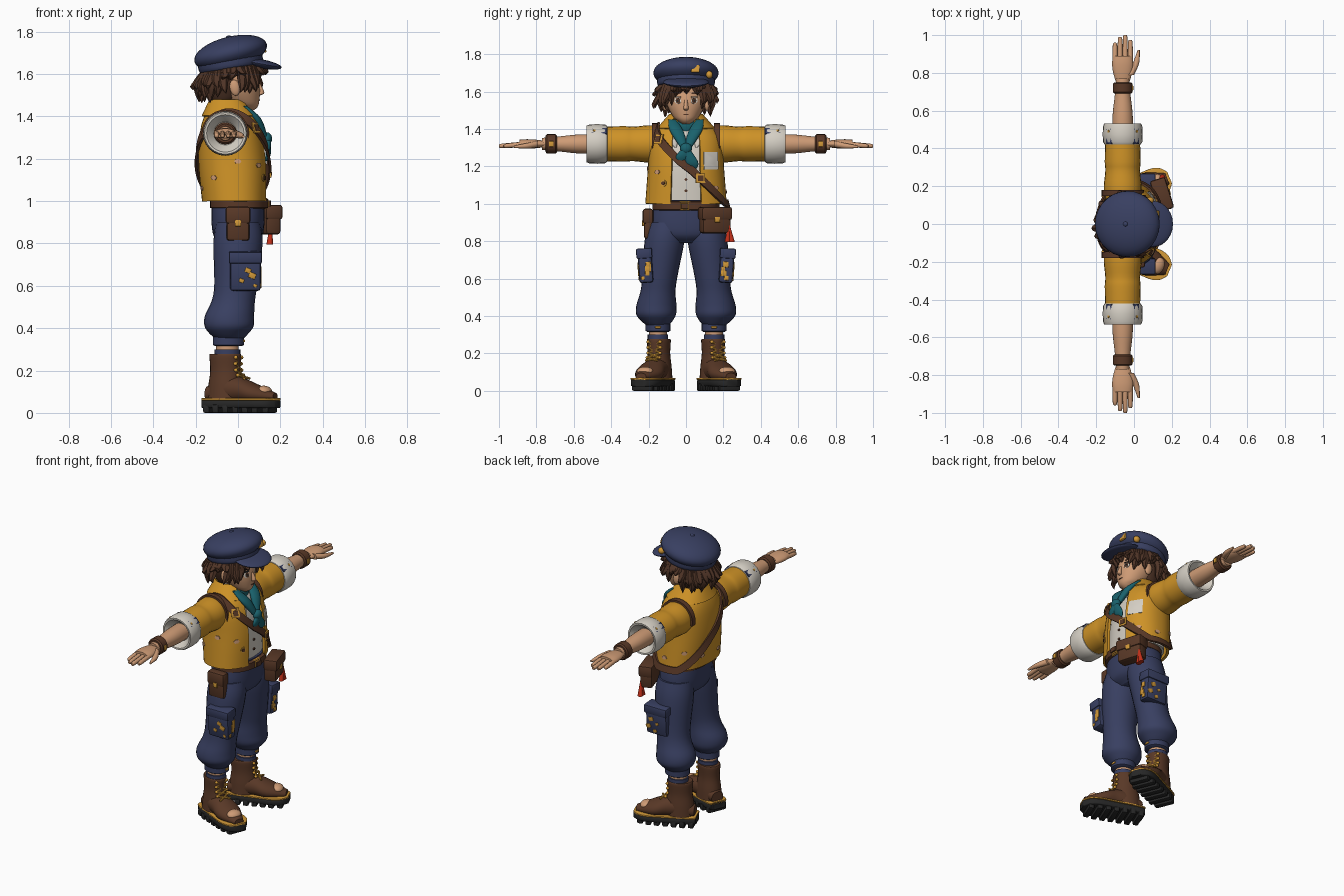
import bpy, bmesh, random
from math import sin, cos, pi, tau, radians, copysign
from mathutils import Matrix, Vector

random.seed(4)
if "Cube" in bpy.data.objects:
    bpy.data.objects.remove(bpy.data.objects["Cube"])

PALETTE = dict(skin=(.62, .33, .18), hair_brown=(.08, .035, .02), navy_cloth=(.04, .05, .12), mustard_cloth=(.62, .29, .02),
               cream_cloth=(.66, .62, .55), teal_cloth=(.01, .12, .15), leather=(.1, .04, .02), rubber=(.02, .02, .02),
               gold=(.65, .32, .04), red=(.55, .03, .01))
MATERIALS = {}
for label, rgb in PALETTE.items():
    material = bpy.data.materials.new(label)
    material.use_nodes = True
    material.diffuse_color = (*rgb, 1)
    material.node_tree.nodes["Principled BSDF"].inputs["Base Color"].default_value = (*rgb, 1)
    MATERIALS[label] = material
SAME = Matrix.Identity(4)
SIDES = (("left", SAME), ("right", Matrix.Diagonal((1, -1, 1, 1))))
move, turned = Matrix.Translation, Matrix.Rotation
ARM_X, ARM_Z, HEM_X, LEG_Y = -.06, 1.32, -.045, .15


def finish(name, bm, mat, place=SAME):
    """Turn a bmesh into a smooth object with sharp edges kept."""
    bm.transform(place)
    bmesh.ops.recalc_face_normals(bm, faces=bm.faces)
    for face in bm.faces:
        face.smooth = True
    for edge in bm.edges:
        edge.smooth = len(edge.link_faces) == 2 and edge.calc_face_angle(0) < radians(40)
    mesh = bpy.data.meshes.new(name)
    bm.to_mesh(mesh)
    bm.free()
    mesh.materials.append(MATERIALS[mat])
    ob = bpy.data.objects.new(name, mesh)
    bpy.context.collection.objects.link(ob)
    return ob


def refine(rows, steps=4):
    """Smooth spline through a list of sections."""
    out = []
    for i in range(len(rows) - 1):
        near = rows[max(i - 1, 0)], rows[i], rows[i + 1], rows[min(i + 2, len(rows) - 1)]
        for j in range(steps):
            t = j / steps
            out.append([q + t / 2 * (r - p + t * (2 * p - 5 * q + 4 * r - s + t * (3 * (q - r) + s - p)))
                        for p, q, r, s in zip(*near)])
    return out + [list(rows[-1])]


def rounded(angle, power):
    return [copysign(abs(v) ** (2 / power), v) for v in (cos(angle), sin(angle))]


def add_loft(bm, rows, axis="z", sides=24, power=2, gap=0):
    """Skin rings (x, y, z, radius_a, radius_b); a gap leaves the front open."""
    loops = []
    for x, y, z, ra, rb in rows:
        ring = []
        for i in range(sides):
            a, b = rounded(gap + (tau - 2 * gap) * i / (sides - 1 if gap else sides), power)
            a, b = a * ra, b * rb
            offset = dict(z=(a, b, 0), y=(a, 0, b), x=(0, a, b))[axis]
            ring.append(bm.verts.new(Vector((x, y, z)) + Vector(offset)))
        loops.append(ring)
    for low, high in zip(loops, loops[1:]):
        for i in range(sides - 1 if gap else sides):
            j = (i + 1) % sides
            bm.faces.new((low[i], low[j], high[j], high[i]))
    if not gap:
        bm.faces.new(loops[0])
        bm.faces.new(loops[-1])


def loft(name, rows, mat, place=SAME, steps=4, **options):
    bm = bmesh.new()
    add_loft(bm, refine(rows, steps), **options)
    return finish(name, bm, mat, place)


def trunk(*rows):
    """Smoothed central sections from (height, x, depth, width)."""
    return refine([(x, 0, z, a, b) for z, x, a, b in rows])


def arm(name, mat, place, *rows, flat=1, **options):
    """Part along the arm from (distance, radius)."""
    loft(name, [(ARM_X, y, ARM_Z, r, r * flat) for y, r in rows], mat, place, axis="y", **options)


def cuff_rows(start, end, radius):
    """Band profile with softened rims."""
    rim = (end - start) / 8
    return (start, radius * .85), (start + rim, radius), (end - rim, radius), (end, radius * .85)


def shell(name, rows, gap, thick):
    ob = loft(name, rows, "mustard_cloth", steps=1, sides=44, power=2.3, gap=gap)
    solid = ob.modifiers.new("thickness", "SOLIDIFY")
    solid.thickness, solid.offset = thick, 0


def box(name, loc, size, mat, tilt=0, bevel=.008, place=SAME):
    bm = bmesh.new()
    bmesh.ops.create_cube(bm, size=1, matrix=Matrix.Diagonal((*size, 1)))
    bmesh.ops.bevel(bm, geom=list(bm.edges), offset=min(bevel, min(size) / 3), segments=2, profile=.5, affect="EDGES")
    finish(name, bm, mat, place @ move(loc) @ turned(tilt, 4, "Y"))


def pouch(name, loc, size, heading):
    """Bag with flap and clasp, facing a heading."""
    depth, width, height = size
    place = move(loc) @ turned(heading, 4, "Z")
    box(name, (0, 0, 0), size, "leather", bevel=.015, place=place)
    box(name + "_flap", (.003, 0, height * .28), (depth * 1.13, width * 1.07, height * .52), "leather", bevel=.013, place=place)
    box(name + "_clasp", (depth * .58, 0, height * .04), (.012, .03, .03), "gold", place=place)


def ball(name, loc, radii, mat, tilt=0, place=SAME):
    bm = bmesh.new()
    bmesh.ops.create_uvsphere(bm, u_segments=28, v_segments=16, radius=1, matrix=Matrix.Diagonal((*radii, 1)))
    finish(name, bm, mat, place @ move(loc) @ turned(tilt, 4, "Y"))


def rod(name, start, end, radius, mat, place):
    start, end = Vector(start), Vector(end)
    bm = bmesh.new()
    bmesh.ops.create_cone(bm, cap_ends=True, segments=8, radius1=radius, radius2=radius, depth=(end - start).length)
    aim = (end - start).to_track_quat("Z", "Y").to_matrix().to_4x4()
    finish(name, bm, mat, place @ move((start + end) / 2) @ aim)


def band(name, points, outs, width, closed=False, place=SAME):
    """Flat leather strip following points, with outward directions."""
    bm, sections, count = bmesh.new(), [], len(points)
    for i, (point, out) in enumerate(zip(points, outs)):
        before, after = points[i - 1 if closed else max(i - 1, 0)], points[(i + 1) % count if closed else min(i + 1, count - 1)]
        half, lift = (after - before).cross(out).normalized() * width / 2, out.normalized() * .012
        sections.append([bm.verts.new(v) for v in (point - half, point + half, point + half + lift, point - half + lift)])
    for i in range(count if closed else count - 1):
        here, there = sections[i], sections[(i + 1) % count]
        for j in range(4):
            bm.faces.new((here[j], here[j - 1], there[j - 1], there[j]))
    finish(name, bm, "leather", place)


def surf(body, angle, height, off=0, power=2.3):
    """Point on a lofted body at an angle (zero is forward) and height."""
    height = min(max(height, body[0][2]), body[-1][2])
    for low, high in zip(body, body[1:]):
        if low[2] <= height <= high[2]:
            f = (height - low[2]) / (high[2] - low[2])
            x, y, z, ra, rb = [u + f * (v - u) for u, v in zip(low, high)]
            c, s = rounded(angle, power)
            return Vector((x + (ra + off) * c, y + (rb + off) * s, z))


def plate(name, body, angle, height, width, tall, mat, off=.006, sides=16, power=2.3):
    """Thin badge wrapped on a lofted body; four sides give a rectangle."""
    reach = (surf(body, angle + .05, height, off, power) - surf(body, angle - .05, height, off, power)).length * 10
    scale, phase = (.7, pi / 4) if sides == 4 else (.5, 0)
    bm = bmesh.new()

    def ring(size, depth):
        turns = [phase + tau * i / sides for i in range(sides)]
        return [bm.verts.new(surf(body, angle + size * width * cos(a) / reach, height + size * tall * sin(a), depth, power)) for a in turns]
    inner, top, low = ring(scale / 3, off), ring(scale, off), ring(scale, off - .009)
    bm.faces.new(inner)
    for i in range(sides):
        bm.faces.new((inner[i - 1], top[i - 1], top[i], inner[i]))
        bm.faces.new((top[i], low[i], low[i - 1], top[i - 1]))
    finish(name, bm, mat)


# torso: shirt inside an open jacket
JACKET = trunk((1, -.015, .147, .21), (1.2, -.025, .155, .195), (1.36, -.035, .13, .18), (1.46, -.05, .07, .08))
SHIRT = [(x, y, z, a - .022, b - .022) for x, y, z, a, b in JACKET]
loft("shirt", SHIRT, "cream_cloth", steps=1, sides=44, power=2.3)
shell("jacket", JACKET, .34, .016)
shell("jacket_collar", trunk((1.4, -.04, .125, .15), (1.475, -.05, .08, .085)), .6, .014)
for i in range(3):
    plate("shirt_button", SHIRT, 0, 1.07 + i * .06, .014, .014, "leather")
for angle in (.55, -.55):
    plate("jacket_button", JACKET, angle, 1.11, .034, .034, "gold", .012)
    plate("button_center", JACKET, angle, 1.11, .02, .02, "leather", .016)
plate("chest_pocket", JACKET, .68, 1.23, .09, .095, "cream_cloth", .014, sides=4)
for i in range(8):
    plate("worn_patch", JACKET, .8 + i * .67, random.uniform(1.05, 1.2), .035, .025, "skin", .013, sides=6)

# satchel strap across the body, with buckles
turns = [tau * i / 64 for i in range(64)]
path = [surf(JACKET, t, 1.2 - .215 * sin(t), .01) for t in turns]
band("satchel_strap", path, [Vector((cos(t), sin(t), .25)) for t in turns], .042, closed=True)
for angle in (-.75, .3):
    for part, size, off, mat in (("buckle", .05, .028, "gold"), ("buckle_center", .03, .031, "leather")):
        plate("strap_" + part, JACKET, angle, 1.2 - .215 * sin(angle), size, size, mat, off, sides=4)

# neck scarf
loft("neck", trunk((1.36, -.03, .06, .06), (1.5, -.015, .05, .05)), "skin")
loft("scarf_wrap", trunk((1.38, -.025, .08, .085), (1.42, -.02, .08, .085), (1.45, -.015, .065, .065)), "teal_cloth")
for side, mirror in SIDES:
    loft(side + "_scarf_fold", [(.03, .075, 1.45, .012, .02), (.085, .05, 1.39, .024, .036), (.125, .01, 1.3, .016, .02)],
         "teal_cloth", mirror)
    loft(side + "_shirt_collar", [(.09, .055, 1.3, .01, .004), (.085, .07, 1.34, .01, .026), (.06, .075, 1.4, .01, .02)],
         "cream_cloth", mirror)
ball("scarf_knot", (.137, 0, 1.295), (.024, .032, .03), "teal_cloth")
for y, z in ((.038, 1.19), (-.025, 1.22)):
    loft("scarf_tail", [(.135, y, z, .006, .02), (.143, y * .8, z + .035, .012, .034), (.14, 0, 1.3, .014, .016)], "teal_cloth")

# arms
arc = [pi * (i / 14 - .07) for i in range(17)]
for side, mirror in SIDES:
    arm(side + "_sleeve", "mustard_cloth", mirror, (.1, .08), (.18, .1), (.28, .092), (.33, .095), (.44, .092))
    arm(side + "_sleeve_cuff", "cream_cloth", mirror, *cuff_rows(.42, .53, .104), (.49, .055), steps=2)
    for sign in (1, -1):
        spot = mirror @ move((ARM_X + sign * .07, .465, 1.387)) @ turned(sign * .8, 4, "Y")
        box(side + "_cuff_tab", (0, 0, 0), (.042, .085, .012), "navy_cloth", place=spot)
        box(side + "_tab_stud", (0, .025, .005), (.014, .014, .012), "gold", place=spot)
    outs = [Vector((cos(a), 0, sin(a))) for a in arc]
    band(side + "_shoulder_band", [Vector((ARM_X, .165, ARM_Z)) + out * .1 for out in outs], outs, .032, place=mirror)
    arm(side + "_forearm", "skin", mirror, (.48, .055), (.58, .053), (.68, .042), (.77, .034), flat=.95)
    arm(side + "_wristband", "leather", mirror, *cuff_rows(.69, .75, .052), steps=1)
    box(side + "_wristband_clasp", (ARM_X + .052, .72, ARM_Z), (.01, .025, .03), "gold", place=mirror)
    arm(side + "_palm", "skin", mirror, (.75, .035), (.8, .05), (.85, .056), (.89, .05), flat=.45)
    for i, tip in enumerate((.96, .99, 1, .975)):
        x = ARM_X + (i - 1.5) * .027
        loft(side + "_finger", [(x, .86, ARM_Z, .014, .014), (x, tip - .015, 1.31, .012, .012), (x, tip, 1.31, .004, .004)],
             "skin", mirror, axis="y", sides=10)
    loft(side + "_thumb", [(-.02, .79, ARM_Z, .02, .018), (.01, .85, 1.31, .017, .015), (.025, .92, 1.305, .006, .006)],
         "skin", mirror, axis="y", sides=12)

# head and face
HEAD = trunk((1.427, .05, .02, .02), (1.442, .04, .05, .042), (1.47, .02, .08, .072), (1.55, -.01, .112, .106), (1.67, -.03, .1, .1))
loft("head", HEAD, "skin", steps=1, sides=32)
loft("nose", trunk((1.5, .1, .006, .008), (1.512, .11, .014, .013), (1.555, .1, .006, .007)), "skin")
plate("mouth", HEAD, 0, 1.478, .032, .005, "leather", .003, power=2)
for side, sign in (("left", 1), ("right", -1)):
    for part, angle, lift, width, tall, mat, off in (
            ("eye", .43, 0, .04, .034, "cream_cloth", .003), ("iris", .41, 0, .025, .031, "leather", .005),
            ("pupil", .41, 0, .012, .016, "rubber", .007), ("lash", .44, .02, .044, .007, "rubber", .006),
            ("brow", .45, .04, .045, .008, "hair_brown", .004)):
        plate(side + "_" + part, HEAD, sign * angle, 1.551 + lift, width, tall, mat, off, power=2)
    ball(side + "_ear", (-.015, sign * .112, 1.535), (.024, .014, .038), "skin", -.2)

# hair: scalp and tapered locks, shorter over the face and ears
loft("scalp_hair", trunk((1.465, -.07, .05, .07), (1.5, -.065, .085, .09), (1.56, -.06, .115, .11), (1.67, -.04, .13, .12)), "hair_brown")
locks = bmesh.new()
for layer in range(2):
    for i in range(32):
        angle = tau * (i + layer / 2 + random.uniform(-.3, .3)) / 32 - pi
        side = abs(angle)
        tip = 1.585 if side < .6 else 1.515 if side < 1.15 else 1.575 if side < 1.75 else 1.475
        tip += random.uniform(-.015, .02) + layer * (.045 if side > 1.75 else .012)
        root = 1.635 + .03 * cos(angle)
        flare = .133 + random.uniform(0, .02) + layer * .02
        swing = random.uniform(-.16, .16)
        rows = []
        for down, radius, thick in ((0, .118, .024), (.45, .144, .025), (.8, flare, .015), (1, flare, .001)):
            a = angle + swing * down * down
            rows.append((radius * cos(a) - .04, radius * sin(a), root + down * (tip - root), thick, thick))
        add_loft(locks, refine(rows, 2), sides=6)
finish("hair_locks", locks, "hair_brown")

# cap
ball("cap_crown", (-.035, 0, 1.7), (.176, .175, .077), "navy_cloth", -.24)
loft("cap_band", [(0, 0, z, r, r) for z, r in cuff_rows(-.025, .05, .152)], "navy_cloth",
     move((-.035, 0, 1.65)) @ turned(-.17, 4, "Y"), sides=32)
ball("cap_visor", (.1, 0, 1.65), (.108, .122, .022), "navy_cloth", .18)
ball("cap_button", (-.045, 0, 1.774), (.013, .013, .008), "navy_cloth", -.24)
box("cap_badge", (.123, .05, 1.722), (.014, .045, .042), "gold", -.3)
ball("cap_side_stud", (.085, .125, 1.69), (.02, .018, .02), "gold")

# trouser hips, belt and pouches
loft("trouser_hips", trunk((.79, 0, .07, .09), (.83, 0, .112, .165), (.9, 0, .125, .185), (1.02, 0, .125, .168)), "navy_cloth", power=2.3)
BELT = [(.005, 0, z, r, r + .042) for z, r in cuff_rows(.962, 1.016, .137)]
loft("belt", BELT, "leather", steps=1, sides=40, power=2.3)
plate("belt_buckle", BELT, -.03, .989, .07, .05, "gold", .009, sides=4)
plate("belt_buckle_center", BELT, -.03, .989, .042, .028, "leather", .013, sides=4)
pouch("satchel", (.145, .155, .91), (.075, .16, .135), .3)
pouch("hip_pouch", (0, -.2, .89), (.05, .11, .155), -pi / 2)
for y in (.222, .245):
    loft("satchel_tassel", [(.15, y, .795, .016, .017), (.155, .23, .885, .005, .005)], "red", sides=10)

# legs and boots
for side, mirror in SIDES:
    leg = ((.35, -.04, .152, .065), (.375, -.043, .156, .092), (.41, -.042, .16, .116), (.46, -.04, .158, .116),
           (.53, -.022, .15, .102), (.61, -.01, .14, .102), (.8, 0, .115, .116), (.9, 0, .1, .105))
    loft(side + "_trouser_leg", [(x, y, z, r, r * .92) for z, x, y, r in leg], "navy_cloth", mirror)
    loft(side + "_trouser_hem", [(HEM_X, LEG_Y, z, r, r * .9) for z, r in cuff_rows(.315, .365, .074)], "navy_cloth", mirror, steps=1)
    box(side + "_hem_stud", (HEM_X + .073, LEG_Y, .34), (.01, .03, .012), "gold", place=mirror)
    pocket = mirror @ move((.035, .217, .665)) @ turned(-.07, 4, "X")
    box(side + "_cargo_pocket", (0, 0, 0), (.145, .075, .175), "navy_cloth", bevel=.014, place=pocket)
    box(side + "_pocket_flap", (0, .002, .07), (.157, .085, .055), "navy_cloth", place=pocket)
    for i in range(4):
        size, z = random.uniform(.018, .034), .01 - i * .024
        box(side + "_front_patch", (.073, random.uniform(-.02, .02), z), (.008, size, size), "gold", place=pocket)
        box(side + "_side_patch", (random.uniform(-.02, .06), .038, z), (size, .008, size * .8), "gold", .4, place=pocket)
    for part, low, high, radius, mat in (("shin", .25, .34, .053, "skin"), ("sock", .25, .3, .061, "navy_cloth")):
        loft(side + "_" + part, [(HEM_X - .005, LEG_Y, z, radius, radius * .9) for z in (low, high)], mat, mirror)
    boot = mirror @ move((-.06, .145, 0)) @ turned(radians(22), 4, "Z")
    loft(side + "_boot_shaft", [(0, 0, z, r, r * .8) for z, r in ((.06, .088), (.13, .082), (.2, .073), (.27, .077), (.278, .07))],
         "leather", boot)
    foot = ((-.09, .09, .04, .035), (0, .11, .063, .065), (.07, .11, .068, .062), (.15, .092, .075, .048), (.255, .075, .03, .02))
    loft(side + "_boot_foot", [(x, 0, z, a, b) for x, z, a, b in foot], "leather", boot, axis="x")
    outline = ((-.1, .03), (-.085, .058), (.09, .074), (.18, .08), (.235, .066), (.268, .03))
    for part, z, half, grow, mat in (("sole", .042, .02, 0, "rubber"), ("welt", .064, .006, .003, "gold")):
        loft(side + "_boot_" + part, [(x, 0, z, w + grow, half) for x, w in outline], mat, boot, axis="x", power=6)
    for i in range(7):
        width = .12 if i in (0, 6) else .14
        box(side + "_sole_lug", (i * .05 - .075, 0, .02), (.034, width, .04), "rubber", place=boot)
    ball(side + "_toe_patch", (.2, 0, .104), (.035, .045, .024), "skin", .2, boot)
    eyelets = ((.068, .262), (.066, .232), (.068, .202), (.078, .178), (.11, .162))
    for (x, z), (next_x, next_z) in zip(eyelets, eyelets[1:]):
        for y in (.035, -.035):
            rod(side + "_lace", (x, y, z), (next_x, -y, next_z), .006, "gold", boot)
            ball(side + "_eyelet", (x, y, z), (.009, .009, .009), "gold", place=boot)
